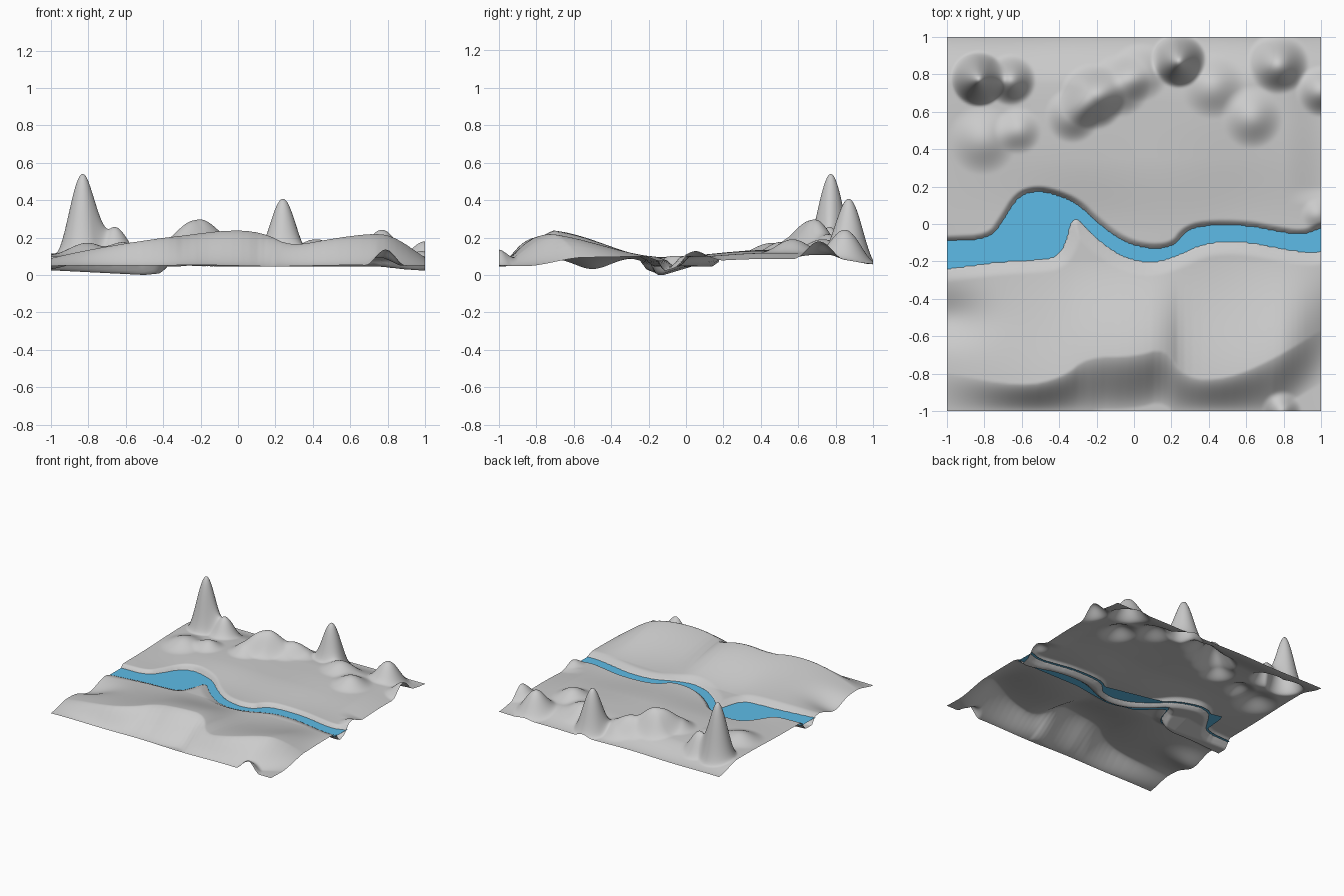
import bpy, bmesh, math

if "Cube" in bpy.data.objects:
    bpy.data.objects.remove(bpy.data.objects["Cube"])

N = 220          # terrain grid divisions
WATER = 0.072    # water level

# River banks, seen from above
NORTH = [(-1, -.09), (-.77, -.08), (-.7, .02), (-.62, .15), (-.52, .18), (-.42, .16),
         (-.3, .11), (-.2, .01), (-.05, -.1), (.1, -.135), (.22, -.115), (.27, -.04),
         (.37, -.005), (.6, -.005), (.75, -.035), (.9, -.06), (1, -.02)]
SOUTH = [(-1, -.24), (-.85, -.22), (-.7, -.2), (-.5, -.19), (-.41, -.175), (-.365, -.1),
         (-.335, .02), (-.3, .03), (-.25, -.03), (-.15, -.12), (-.05, -.18), (.08, -.21),
         (.2, -.185), (.35, -.115), (.45, -.095), (.6, -.095), (.8, -.135), (.95, -.155), (1, -.145)]
BED = [(-1, .025), (-.8, .015), (-.5, .0), (-.4, .01), (-.25, .045), (.6, .045), (1, .02)]
# Front ridge: crest position and crest height
CREST_Y = [(-1, -.8), (-.6, -.87), (-.38, -.82), (-.25, -.71), (0, -.71), (.17, -.66),
           (.27, -.83), (.5, -.83), (.75, -.72), (1, -.57)]
CREST_Z = [(-1, .09), (-.8, .13), (-.45, .195), (-.2, .225), (0, .24), (.15, .22),
           (.28, .155), (.5, .19), (.75, .225), (.85, .2), (1, .095)]
# Back hills: x, y, height, radius
HILLS = [(-.83, .775, .425, .15), (.24, .875, .315, .15), (-.66, .77, .14, .14),
         (-.81, .45, .055, .19), (-.62, .5, .05, .13), (-.33, .58, .075, .15),
         (-.22, .68, .16, .18), (-.08, .74, .075, .17), (.03, .81, .06, .16),
         (.42, .74, .06, .18), (.77, .86, .15, .17), (.63, .57, .065, .17),
         (1, .71, .095, .14), (.98, .05, .03, .09), (.79, -1, .085, .11)]


def lerp(table, x):
    for (x0, y0), (x1, y1) in zip(table, table[1:]):
        if x <= x1:
            return y0 + (y1 - y0) * (x - x0) / (x1 - x0)
    return table[-1][1]


def rounded(table):
    """Cut the corners of a polyline twice."""
    for _ in range(2):
        out = [table[0]]
        for (x0, y0), (x1, y1) in zip(table, table[1:]):
            out += [(.75 * x0 + .25 * x1, .75 * y0 + .25 * y1),
                    (.25 * x0 + .75 * x1, .25 * y0 + .75 * y1)]
        table = out + [table[-1]]
    return table


NORTH, SOUTH, CREST_Y, CREST_Z = map(rounded, (NORTH, SOUTH, CREST_Y, CREST_Z))


def smooth(t):
    t = max(0.0, min(1.0, t))
    return t * t * (3 - 2 * t)


def distance(table, x, y):
    best = 9.0
    for (x0, y0), (x1, y1) in zip(table, table[1:]):
        dx, dy = x1 - x0, y1 - y0
        t = max(0, min(1, ((x - x0) * dx + (y - y0) * dy) / (dx * dx + dy * dy)))
        best = min(best, math.hypot(x - x0 - t * dx, y - y0 - t * dy))
    return best


def height(x, y):
    if y > -.2:      # plain behind the river, lower at its side and back edges
        z = .098 + .012 * smooth((y - .05) / .5) - .05 * smooth((y - .75) / .25)
        z += .025 * (1 - x * x) * smooth((y + .05) / .4) * smooth((1 - y) / .35)
        z -= .025 * smooth((x - .8) / .2) * smooth((y - .1) / .1) * smooth((1 - y) / .3)
    else:            # slope up to the front ridge, then down to the front edge
        c, k = lerp(CREST_Y, x), lerp(CREST_Z, x)
        if y > c:
            u = (-.2 - y) / (-.2 - c)
            z = .098 + (k - .098) * (.5 * u + .5 * smooth(u))
        else:
            u = min(1, (c - y) / min(c + 1, .28))
            z = .05 + (k - .05) * (1 - .4 * u - .6 * smooth(u))
        z -= .06 * math.exp(-((x + 1) / .2) ** 2 - ((y + .5) / .13) ** 2)
    for hx, hy, h, r in HILLS:
        d = math.hypot(x - hx, y - hy)
        if d < r:
            z += h * math.cos(d / r * math.pi / 2) ** 2
    z += .004 * math.sin(7 * x + 3 * y) * math.cos(6 * y - 2 * x)
    # carve the river channel
    if -.4 < y < .3:
        dn, ds = distance(NORTH, x, y), distance(SOUTH, x, y)
        if lerp(SOUTH, x) < y < lerp(NORTH, x):
            bed = min(.045, lerp(BED, x) + .3 * max(0, y + .12))
            z = WATER + (bed - WATER) * smooth(min(dn, ds) / .05 + .2)
        else:        # steep north bank, gentle south bank
            t = dn / .04 if y >= lerp(NORTH, x) else ds / .1
            z = WATER + (z - WATER) * smooth(t + .25)
    return max(z, 0)


def material(name, rgb):
    m = bpy.data.materials.new(name)
    m.diffuse_color = (*rgb, 1)
    m.use_nodes = True
    m.node_tree.nodes["Principled BSDF"].inputs["Base Color"].default_value = m.diffuse_color
    return m


def add(name, bm, mat):
    for f in bm.faces:
        f.smooth = True
    me = bpy.data.meshes.new(name)
    bm.to_mesh(me)
    bm.free()
    me.materials.append(mat)
    ob = bpy.data.objects.new(name, me)
    bpy.context.collection.objects.link(ob)
    return ob


# Terrain sheet
bm = bmesh.new()
bmesh.ops.create_grid(bm, x_segments=N, y_segments=N, size=1)
for v in bm.verts:
    v.co.z = height(v.co.x, v.co.y)
add("terrain", bm, material("pale grey", (.6, .6, .6)))

# Flat water sheet, running on under the banks in places
NORTH_EDGE = [(-1, -.2), (-.76, -.2), (-.73, .18), (.24, -.04), (1, -.1)]
SOUTH_EDGE = [(-.4, .0), (-.3, -.03), (-.15, -.17), (.1, -.22), (.42, -.17), (1, -.17)]
bm = bmesh.new()
rows = []
for i in range(121):
    x = -1 + i / 60
    south = lerp(SOUTH, x) - .015
    if x > -.36:
        south = min(south, lerp(SOUTH_EDGE, x))
    north = max(lerp(NORTH, x) + .02, lerp(NORTH_EDGE, x))
    rows.append((bm.verts.new((x, south, WATER)),
                 bm.verts.new((x, north, WATER))))
for (a, b), (c, d) in zip(rows, rows[1:]):
    bm.faces.new((a, c, d, b))
add("river_water", bm, material("water blue", (.11, .5, .8)))
